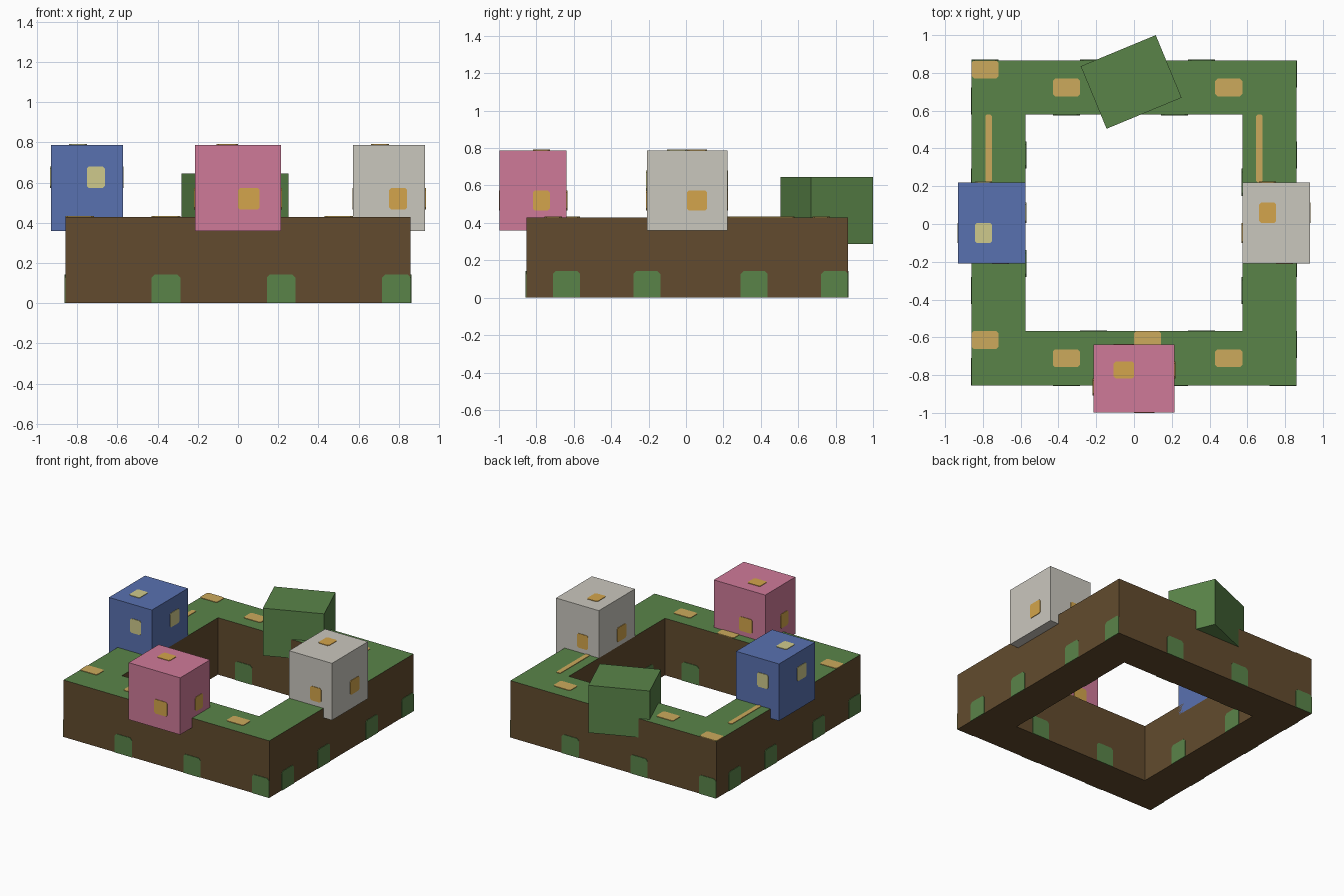
import bpy, bmesh, math
from mathutils import Vector, Matrix

if "Cube" in bpy.data.objects:
    bpy.data.objects.remove(bpy.data.objects["Cube"])

U = 0.1433                      # block module
CY = 0.006                      # centre of the ring in y
PLATE = 0.004                   # thickness of painted patches


def material(name, rgb):
    lin = [((c / 255 + 0.055) / 1.055) ** 2.4 for c in rgb] + [1.0]
    m = bpy.data.materials.new(name)
    m.use_nodes = True
    m.diffuse_color = lin
    m.node_tree.nodes["Principled BSDF"].inputs["Base Color"].default_value = lin
    return m


GRASS = material("grass green", (90, 132, 73))
EARTH = material("earth brown", (98, 75, 46))
SAND = material("sand", (204, 170, 92))
GOLD = material("window gold", (211, 165, 76))
CREAM = material("window cream", (207, 202, 140))
PINK = material("pink", (207, 122, 153))
BLUE = material("blue", (89, 113, 176))
STONE = material("stone grey", (202, 199, 190))


def finish(name, bm, *mats):
    bmesh.ops.recalc_face_normals(bm, faces=bm.faces)
    mesh = bpy.data.meshes.new(name)
    bm.to_mesh(mesh)
    bm.free()
    for m in mats:
        mesh.materials.append(m)
    ob = bpy.data.objects.new(name, mesh)
    bpy.context.collection.objects.link(ob)
    return ob


def add_plate(bm, origin, right, up, w, h, cut, cut_bottom=True):
    """Thin plate centred on origin, with clipped corners."""
    right, up = Vector(right), Vector(up)
    a, b = w / 2, h / 2
    low = cut if cut_bottom else 0
    pts = [(-a + low, -b), (a - low, -b), (a, -b + low), (a, b - cut),
           (a - cut, b), (-a + cut, b), (-a, b - cut), (-a, -b + low)]
    if not cut_bottom:
        del pts[7], pts[2]
    n = right.cross(up)
    base = [Vector(origin) + right * x + up * y for x, y in pts]
    lo = [bm.verts.new(p - n * 0.001) for p in base]
    hi = [bm.verts.new(p + n * PLATE) for p in base]
    bm.faces.new(hi)
    bm.faces.new(lo[::-1])
    for i in range(len(pts)):
        j = (i + 1) % len(pts)
        bm.faces.new((lo[i], lo[j], hi[j], hi[i]))


def box(name, centre, size, mat, turn=0):
    bm = bmesh.new()
    bmesh.ops.create_cube(bm, size=1, matrix=Matrix.Translation(centre)
                          @ Matrix.Rotation(turn, 4, 'Z')
                          @ Matrix.Diagonal((*size, 1)))
    return finish(name, bm, mat)


# Square ring of earth with a grass top
bm = bmesh.new()
section = [(6, 0), (6, 3), (4, 3), (4, 0)]
rings = [[bm.verts.new((sx * r * U, CY + sy * r * U, z * U)) for r, z in section]
         for sx, sy in ((1, 1), (-1, 1), (-1, -1), (1, -1))]
for i in range(4):
    a, b = rings[i], rings[(i + 1) % 4]
    for k in range(4):
        m = (k + 1) % 4
        bm.faces.new((a[k], b[k], b[m], a[m])).material_index = 1 if k == 1 else 0
finish("ground_ring", bm, EARTH, GRASS)

# Grass tufts along the foot of the outer and inner walls
bm = bmesh.new()
UP = Vector((0, 0, 1))
for nx, ny in ((0, -1), (1, 0), (0, 1), (-1, 0)):
    n, r = Vector((nx, ny, 0)), Vector((-ny, nx, 0))
    starts = (-3, 1, 5) if ny else (-5, -2, 2, 5)
    for s in starts:
        for dist in (6, -4):                 # outer wall, opposite inner wall
            if dist < 0 and not -4 <= s <= 3:
                continue
            o = Vector((0, CY, U / 2)) + n * dist * U + r * (s + 0.5) * U
            add_plate(bm, o, r, UP, U, U, 0.016, False)
finish("wall_grass_tufts", bm, GRASS)

# Sand patches and narrow strips on the grass
bm = bmesh.new()
for x, y in ((-5.5, 5.67), (-2.5, 5), (3.5, 5), (-5.5, -4.33),
             (-2.5, -5), (3.5, -5), (0.5, -4.33)):
    add_plate(bm, (x * U, CY + y * U, 3 * U), (1, 0, 0), (0, 1, 0),
              U, U * 0.66, 0.012)
for x in (-5.37, 4.63):
    add_plate(bm, (x * U, CY + 2.75 * U, 3 * U), (1, 0, 0), (0, 1, 0),
              U * 0.25, U * 2.5, 0.008)
finish("sand_patches", bm, SAND)


def house(name, centre, size, mat, window_mat, high):
    """Block with one off-centre window on each side and on the roof."""
    box(name, centre, size, mat)
    c, s = Vector(centre), Vector(size)
    bm = bmesh.new()
    off = 0.125 if high else -0.125
    for nx, ny in ((0, -1), (1, 0), (0, 1), (-1, 0)):
        n, r = Vector((nx, ny, 0)), Vector((-ny, nx, 0))
        depth, width = (s.y, s.x) if ny else (s.x, s.y)
        o = c + n * depth / 2 + r * width * 0.125 + UP * s.z * off
        add_plate(bm, o, r, UP, width / 4, s.z / 4, 0.01)
    o = c + Vector((-s.x * 0.125, -s.y * off, s.z / 2))
    add_plate(bm, o, (1, 0, 0), (0, 1, 0), s.x / 4, s.y / 4, 0.01)
    finish(name + "_windows", bm, window_mat)


# Three houses on the ring
house("front_house", (0, CY - 5.75 * U, 4 * U), (3 * U, 2.5 * U, 3 * U), PINK, GOLD, False)
house("right_house", (-5.25 * U, CY, 4 * U), (2.5 * U, 3 * U, 3 * U), BLUE, CREAM, True)
house("left_house", (5.25 * U, CY, 4 * U), (2.5 * U, 3 * U, 3 * U), STONE, GOLD, False)

# Turned hedge block at the back
box("back_hedge", (-0.015, 0.752, 3.25 * U), (3 * U, 2.5 * U, 2.5 * U),
    GRASS, math.radians(22.5))
